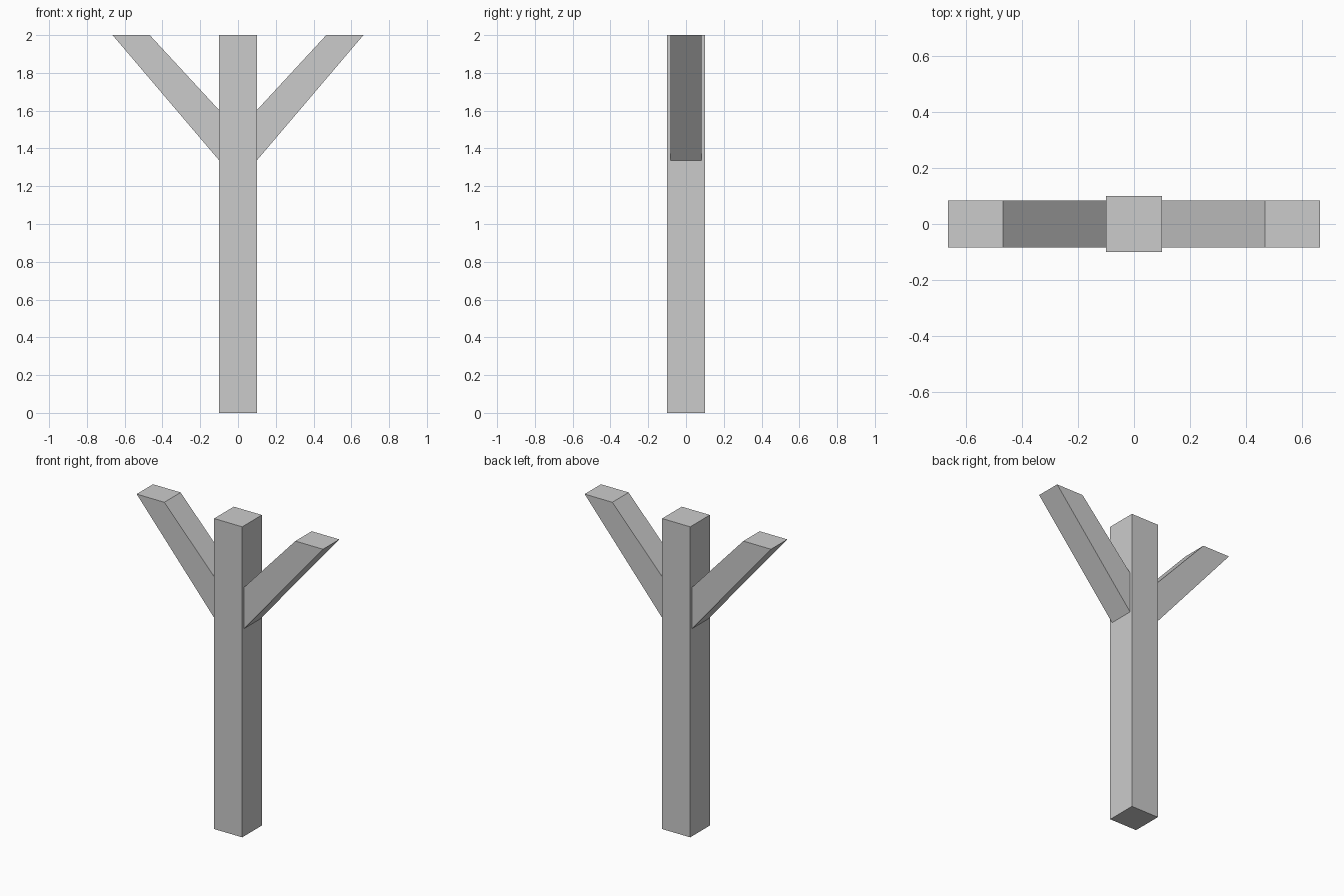
import bpy
import bmesh

if "Cube" in bpy.data.objects:
    bpy.data.objects.remove(bpy.data.objects["Cube"])

HALF = 0.1      # half width of the post
BRACE = 0.083   # half depth of the braces


def extrude_profile(name, profile, half_depth):
    """Extrude an (x, z) outline symmetrically along y."""
    bm = bmesh.new()
    face = bm.faces.new([bm.verts.new((x, -half_depth, z)) for x, z in profile])
    res = bmesh.ops.extrude_face_region(bm, geom=[face], use_keep_orig=True)
    verts = [v for v in res["geom"] if isinstance(v, bmesh.types.BMVert)]
    bmesh.ops.translate(bm, verts=verts, vec=(0, 2 * half_depth, 0))
    bmesh.ops.recalc_face_normals(bm, faces=bm.faces)
    mesh = bpy.data.meshes.new(name)
    bm.to_mesh(mesh)
    bm.free()
    obj = bpy.data.objects.new(name, mesh)
    bpy.context.collection.objects.link(obj)
    return obj


# Square upright post
extrude_profile("post", [(-HALF, 0), (HALF, 0), (HALF, 2), (-HALF, 2)], HALF)

# Slanted braces, cut level at the top and flush against the post
for side, sign in (("left", -1), ("right", 1)):
    outline = [(HALF, 1.337), (0.664, 2), (0.467, 2), (HALF, 1.603)]
    extrude_profile(f"{side}_brace", [(sign * x, z) for x, z in outline], BRACE)
